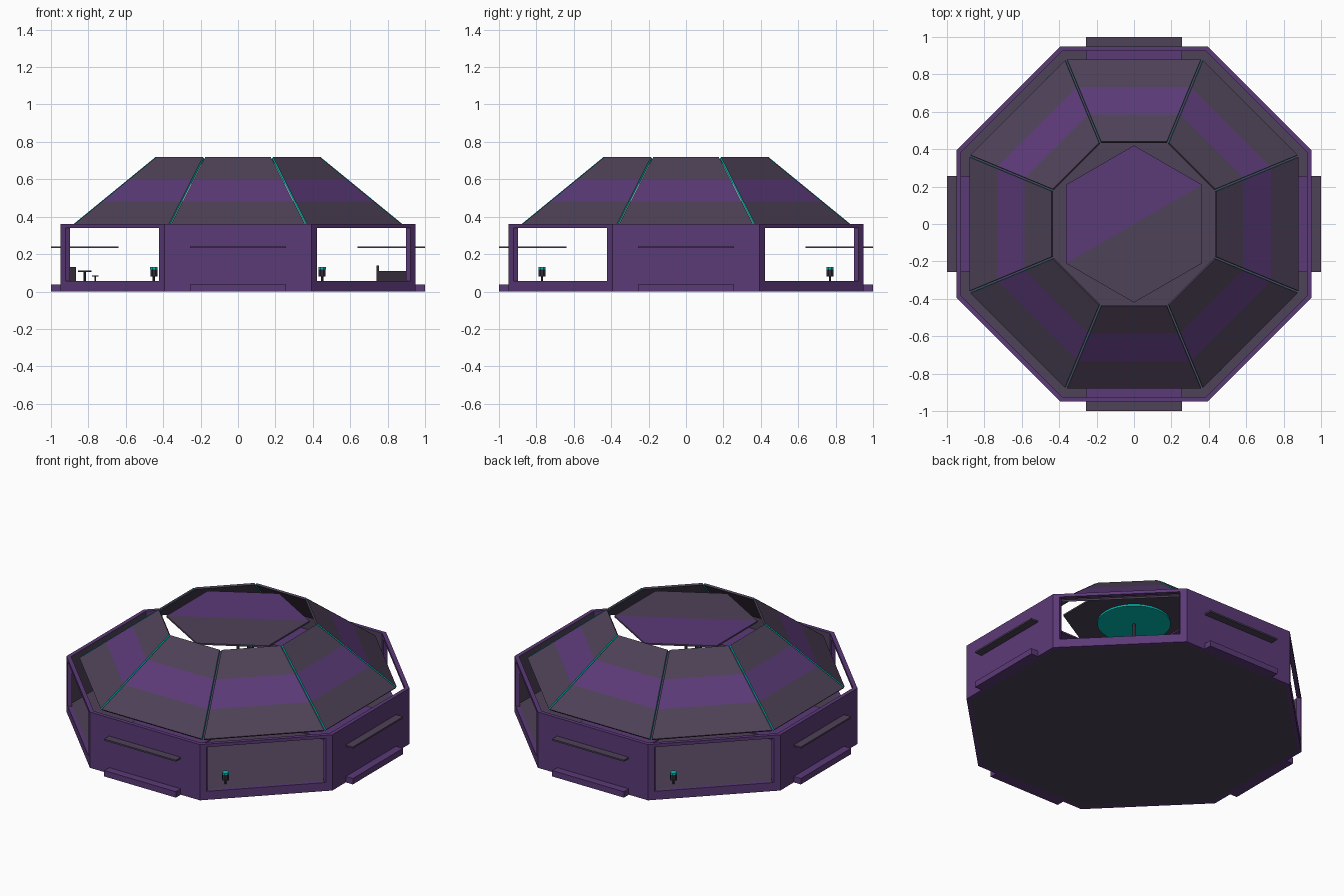
import bpy, bmesh, math
from mathutils import Vector, Matrix

if "Cube" in bpy.data.objects:
    bpy.data.objects.remove(bpy.data.objects["Cube"])


def material(name, rgb):
    m = bpy.data.materials.new(name)
    m.use_nodes = True
    m.diffuse_color = (*rgb, 1)
    m.node_tree.nodes["Principled BSDF"].inputs["Base Color"].default_value = (*rgb, 1)
    return m


PURPLE = material("purple", (0.105, 0.042, 0.185))
GRAY = material("plum gray", (0.076, 0.054, 0.095))
TEAL = material("teal", (0.0, 0.5, 0.45))
DARK = material("dark gray", (0.035, 0.024, 0.04))

T = math.tan(math.pi / 8)
WALL, INNER, FLOOR_Z, WALL_Z = 0.95, 0.925, 0.055, 0.36


def finish(name, bm, mats):
    bmesh.ops.recalc_face_normals(bm, faces=bm.faces)
    me = bpy.data.meshes.new(name)
    bm.to_mesh(me)
    bm.free()
    ob = bpy.data.objects.new(name, me)
    bpy.context.collection.objects.link(ob)
    for m in mats:
        me.materials.append(m)
    return ob


def spot(az, r, side, z):
    """Point at distance r along the side normal and 'side' along the wall."""
    c, s = math.cos(az), math.sin(az)
    return Vector((r * c - side * s, r * s + side * c, z))


def hexahedron(bm, low, high):
    a = [bm.verts.new(p) for p in low]
    b = [bm.verts.new(p) for p in high]
    faces = [bm.faces.new(a), bm.faces.new(b)]
    for i in range(4):
        j = (i + 1) % 4
        faces.append(bm.faces.new((a[i], a[j], b[j], b[i])))
    return faces


def mitred(bm, az, s0, s1, z0, z1):
    """Wall piece between two fractions of the side, mitred at the corners."""
    foot = [(INNER, s0), (WALL, s0), (WALL, s1), (INNER, s1)]
    rings = [[spot(az, r, s * r * T, z) for r, s in foot] for z in (z0, z1)]
    return hexahedron(bm, *rings)


def box(name, az, r0, r1, s0, s1, z0, z1, mat):
    bm = bmesh.new()
    foot = [(r0, s0), (r1, s0), (r1, s1), (r0, s1)]
    hexahedron(bm, *[[spot(az, r, s, z) for r, s in foot] for z in (z0, z1)])
    return finish(name, bm, [mat])


def drum(name, x, y, z0, z1, radius, mat, sides=24, turn=0.0):
    bm = bmesh.new()
    place = Matrix.Translation((x, y, (z0 + z1) / 2)) @ Matrix.Rotation(turn, 4, "Z")
    bmesh.ops.create_cone(bm, cap_ends=True, segments=sides, radius1=radius,
                          radius2=radius, depth=z1 - z0, matrix=place)
    return finish(name, bm, [mat])


# Floor slab
drum("floor", 0, 0, 0, FLOOR_Z, (INNER + 0.002) / math.cos(math.pi / 8), GRAY, 8, math.pi / 8)

SIDES = ["right", "back_right", "back", "back_left", "left", "front_left", "front", "front_right"]
SIDES = [n.replace("right", "#").replace("left", "right").replace("#", "left") for n in SIDES]
for i, side in enumerate(SIDES):
    az = i * math.pi / 4
    bm = bmesh.new()
    if i % 2 == 0:
        # Closed wall with gray inner face, step and through-wall shelf
        faces = mitred(bm, az, -1, 1, 0, WALL_Z)
        ob = finish(side + "_wall", bm, [PURPLE, GRAY])
        out = spot(az, 1, 0, 0)
        for p in ob.data.polygons:
            if p.normal.dot(out) < -0.9:
                p.material_index = 1
        box(side + "_step", az, INNER, 1.0, -0.256, 0.256, 0, 0.038, PURPLE)
        box(side + "_outer_ledge", az, WALL, 1.0, -0.256, 0.256, 0.232, 0.242, GRAY)
        box(side + "_inner_shelf", az, 0.64, INNER, -0.256, 0.256, 0.232, 0.242, PURPLE)
    else:
        # Open window frame
        mitred(bm, az, -1, 1, 0, FLOOR_Z)
        mitred(bm, az, -1, 1, 0.34, WALL_Z)
        for s in (-1, 0.9):
            mitred(bm, az, s, s + 0.1, FLOOR_Z, 0.34)
        finish(side + "_window_frame", bm, [PURPLE])

    # Roof panels: three bands with teal edges along the open seams
    bm = bmesh.new()
    r_low, r_high, z_low, z_high, gap, thick = 0.88, 0.44, 0.36, 0.72, 0.007, 0.012
    slope = Vector((r_high - r_low, z_high - z_low)).normalized()
    down = spot(az, -slope.y * thick, 0, slope.x * thick)
    for band in range(3):
        quad = []
        for f, sign in ((band, -1), (band, 1), (band + 1, 1), (band + 1, -1)):
            r = r_low + (r_high - r_low) * f / 3
            z = z_low + (z_high - z_low) * f / 3
            quad.append(spot(az, r, sign * (r * T - gap), z))
        faces = hexahedron(bm, [p + down for p in quad], quad)
        faces[1].material_index = band % 2
        faces[3].material_index = faces[5].material_index = 2
    finish(side + "_roof_panel", bm, [GRAY, PURPLE, TEAL])

# Six-sided canopy with alternating wedges
bm = bmesh.new()
bmesh.ops.create_cone(bm, cap_ends=True, cap_tris=True, segments=6, radius1=0.42, radius2=0.42,
                      depth=0.01, matrix=Matrix.Translation((0, 0, 0.703)))
canopy = finish("canopy", bm, [GRAY, PURPLE])
for p in canopy.data.polygons:
    if p.normal.z > 0.9:
        wedge = int(math.degrees(math.atan2(p.center.y, p.center.x)) % 360 // 60)
        p.material_index = wedge % 2
drum("canopy_light", 0, 0, 0.685, 0.697, 0.215, TEAL, 32)
drum("canopy_pole", 0, 0, FLOOR_Z, 0.69, 0.008, DARK, 12)


# Swivel chairs by two of the windows
def chair(name, x, y):
    drum(name + "_post", x, y, FLOOR_Z, 0.08, 0.006, DARK, 8)
    drum(name + "_seat", x, y, 0.08, 0.118, 0.02, DARK, 8, math.pi / 8)
    drum(name + "_cushion", x, y, 0.118, 0.13, 0.021, TEAL, 8, math.pi / 8)


chair("front_chair", 0.45, -0.77)
chair("back_chair", -0.45, 0.77)

# Sofa on the left, table, stool and cabinet on the right
box("sofa_seat", 0, 0.75, 0.9, -0.15, 0.15, FLOOR_Z, 0.11, DARK)
box("sofa_back", 0, 0.74, 0.755, -0.15, 0.15, FLOOR_Z, 0.14, DARK)
box("cabinet", math.pi, 0.865, 0.905, -0.1, 0.1, FLOOR_Z, 0.13, DARK)
drum("table_top", -0.82, 0, 0.105, 0.112, 0.036, DARK, 16)
drum("table_leg", -0.82, 0, FLOOR_Z, 0.105, 0.006, DARK, 8)
drum("stool_seat", -0.763, 0, 0.08, 0.086, 0.018, DARK, 12)
drum("stool_leg", -0.763, 0, FLOOR_Z, 0.08, 0.005, DARK, 8)
